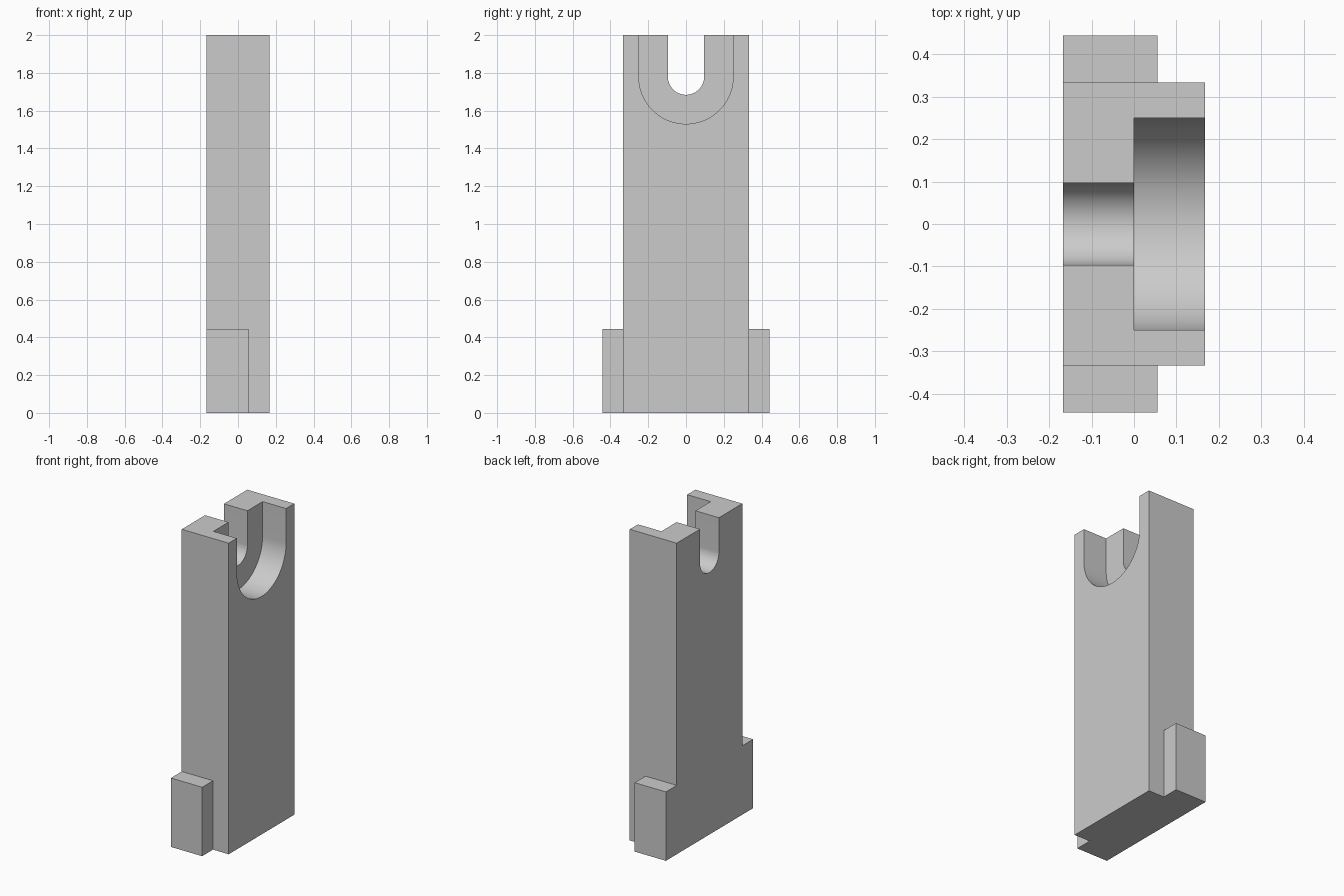
import bpy
import bmesh
from math import cos, sin, pi

cube = bpy.data.objects.get("Cube")
if cube:
    bpy.data.objects.remove(cube, do_unlink=True)

BACK, FRONT = -0.167, 0.167   # thickness along x
HALF_W, TOP = 0.333, 2.0      # upright half width and height
SLOT_Z = 1.78                 # centre height of the rounded slot bottoms

grey = bpy.data.materials.new("light grey")
grey.use_nodes = True
colour = (0.6, 0.6, 0.6, 1)
grey.diffuse_color = colour
grey.node_tree.nodes["Principled BSDF"].inputs["Base Color"].default_value = colour


def extrude_profile(name, profile, x0, x1):
    """Solid made from a (y, z) outline extruded along x."""
    bm = bmesh.new()
    face = bm.faces.new([bm.verts.new((x0, y, z)) for y, z in profile])
    moved = bmesh.ops.extrude_face_region(bm, geom=[face])["geom"]
    verts = [v for v in moved if isinstance(v, bmesh.types.BMVert)]
    bmesh.ops.translate(bm, verts=verts, vec=(x1 - x0, 0, 0))
    bmesh.ops.recalc_face_normals(bm, faces=bm.faces)
    mesh = bpy.data.meshes.new(name)
    bm.to_mesh(mesh)
    bm.free()
    mesh.materials.append(grey)
    obj = bpy.data.objects.new(name, mesh)
    bpy.context.collection.objects.link(obj)
    return obj


def combine(target, tool, operation):
    """Apply a boolean and discard the tool."""
    tool.hide_render = True
    mod = target.modifiers.new(operation.lower(), "BOOLEAN")
    mod.operation, mod.solver, mod.object = operation, "EXACT", tool
    bpy.context.view_layer.objects.active = target
    bpy.ops.object.modifier_apply(modifier=mod.name)
    bpy.data.objects.remove(tool, do_unlink=True)


def rectangle(y, z):
    return [(-y, 0), (y, 0), (y, z), (-y, z)]


def u_shape(radius, steps=48):
    arc = [pi + pi * i / steps for i in range(steps + 1)]
    bottom = [(radius * cos(a), SLOT_Z + radius * sin(a)) for a in arc]
    return bottom + [(radius, TOP + 0.2), (-radius, TOP + 0.2)]


# Upright with the wider foot flange at the back
upright = extrude_profile("slotted_upright", rectangle(HALF_W, TOP), BACK, FRONT)
foot = extrude_profile("foot_flange", rectangle(0.443, 0.443), BACK, 0.055)
combine(upright, foot, "UNION")

# Narrow slot right through, wide recess through the +x half
combine(upright, extrude_profile("narrow_slot", u_shape(0.096), BACK - 0.1, 0.1), "DIFFERENCE")
combine(upright, extrude_profile("wide_recess", u_shape(0.25), 0, FRONT + 0.1), "DIFFERENCE")

# Smooth curved slot walls, crisp edges elsewhere
bpy.ops.object.select_all(action="DESELECT")
upright.select_set(True)
bpy.context.view_layer.objects.active = upright
bpy.ops.object.shade_smooth_by_angle(angle=pi / 6)
